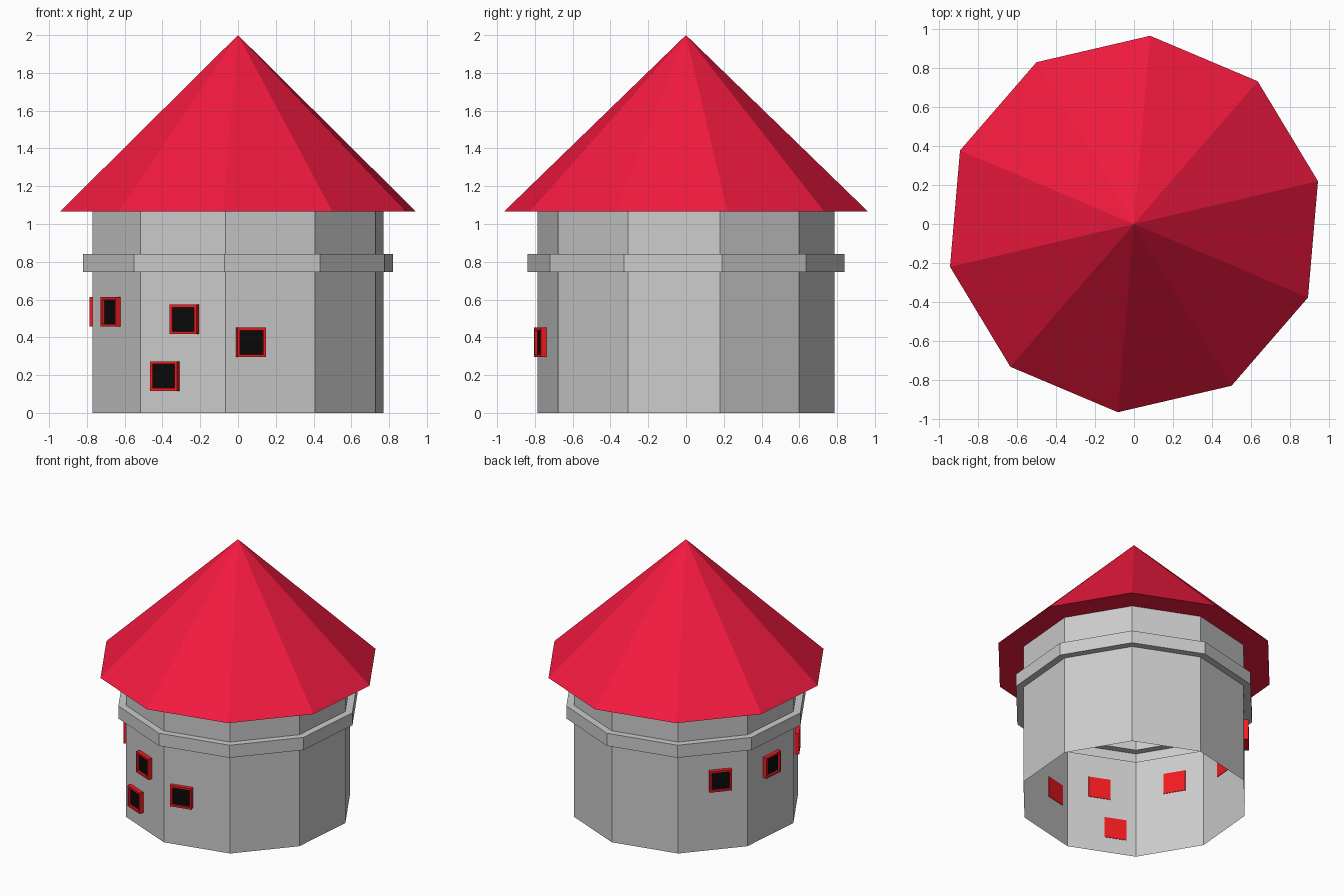
import bpy, bmesh, math
from mathutils import Matrix, Vector

if "Cube" in bpy.data.objects:
    bpy.data.objects.remove(bpy.data.objects["Cube"])

SIDES = 10
PHASE = math.radians(13.1)      # direction of the first corner
WALL_R = 0.79
APOTHEM = WALL_R * math.cos(math.pi / SIDES)


def material(name, rgb):
    m = bpy.data.materials.new(name)
    m.diffuse_color = (*rgb, 1)
    m.use_nodes = True
    m.node_tree.nodes["Principled BSDF"].inputs["Base Color"].default_value = m.diffuse_color
    return m


red = material("roof_red", (0.9, 0.01, 0.05))
frame_red = material("frame_red", (0.9, 0.01, 0.015))
black = material("pane_black", (0.003, 0.003, 0.003))


def finish(bm, name, mats=()):
    mesh = bpy.data.meshes.new(name)
    bm.to_mesh(mesh)
    bm.free()
    for m in mats:
        mesh.materials.append(m)
    ob = bpy.data.objects.new(name, mesh)
    bpy.context.collection.objects.link(ob)
    return ob


def lathe(name, profile, mats=()):
    """Flat-faced open shell from (radius, z) points; radius 0 is a tip."""
    bm = bmesh.new()
    rings = []
    for r, z in profile:
        if r == 0:
            rings.append([bm.verts.new((0, 0, z))] * SIDES)
            continue
        angles = [PHASE + 2 * math.pi * i / SIDES for i in range(SIDES)]
        rings.append([bm.verts.new((r * math.cos(a), r * math.sin(a), z)) for a in angles])
    for lo, hi in zip(rings, rings[1:]):
        for i in range(SIDES):
            j = (i + 1) % SIDES
            corners = [lo[i], lo[j], hi[j], hi[i]]
            bm.faces.new(list(dict.fromkeys(corners)))
    return finish(bm, name, mats)


# Hollow tower wall, open below, with the raised band
lathe("tower_wall", [(WALL_R, 0), (WALL_R, 0.745), (0.842, 0.745),
                     (0.842, 0.84), (WALL_R, 0.84), (WALL_R, 1.065)])

# Pointed roof with its overhanging underside
lathe("roof", [(WALL_R, 1.065), (0.968, 1.065), (0, 2.0)], [red])


def window(name, side, along, z, size=0.156, out=0.031, back=0.004):
    """Framed box on one wall side, with a recessed black pane."""
    a = PHASE + (side + 0.5) * 2 * math.pi / SIDES
    bm = bmesh.new()
    bmesh.ops.create_cube(bm, size=1)
    bmesh.ops.scale(bm, verts=bm.verts, vec=(out + back, size, size))
    bmesh.ops.translate(bm, verts=bm.verts, vec=(APOTHEM + (out - back) / 2, along, z))
    bm.normal_update()
    pane = max(bm.faces, key=lambda f: f.normal.x)
    bmesh.ops.inset_region(bm, faces=[pane], thickness=0.02)
    inner = bmesh.ops.extrude_discrete_faces(bm, faces=[pane])["faces"][0]
    bmesh.ops.translate(bm, verts=inner.verts, vec=Vector((-0.016, 0, 0)))
    inner.material_index = 1
    bmesh.ops.transform(bm, verts=bm.verts, matrix=Matrix.Rotation(a, 4, 'Z'))
    finish(bm, name, [frame_red, black])


# Windows: wall side, offset along it, height of centre
for n, spec in enumerate([(7, -0.108, 0.373), (6, 0.015, 0.495), (6, -0.097, 0.195),
                          (5, -0.035, 0.535), (4, 0.0, 0.535), (3, 0.05, 0.525)], 1):
    window(f"window_{n}", *spec)
